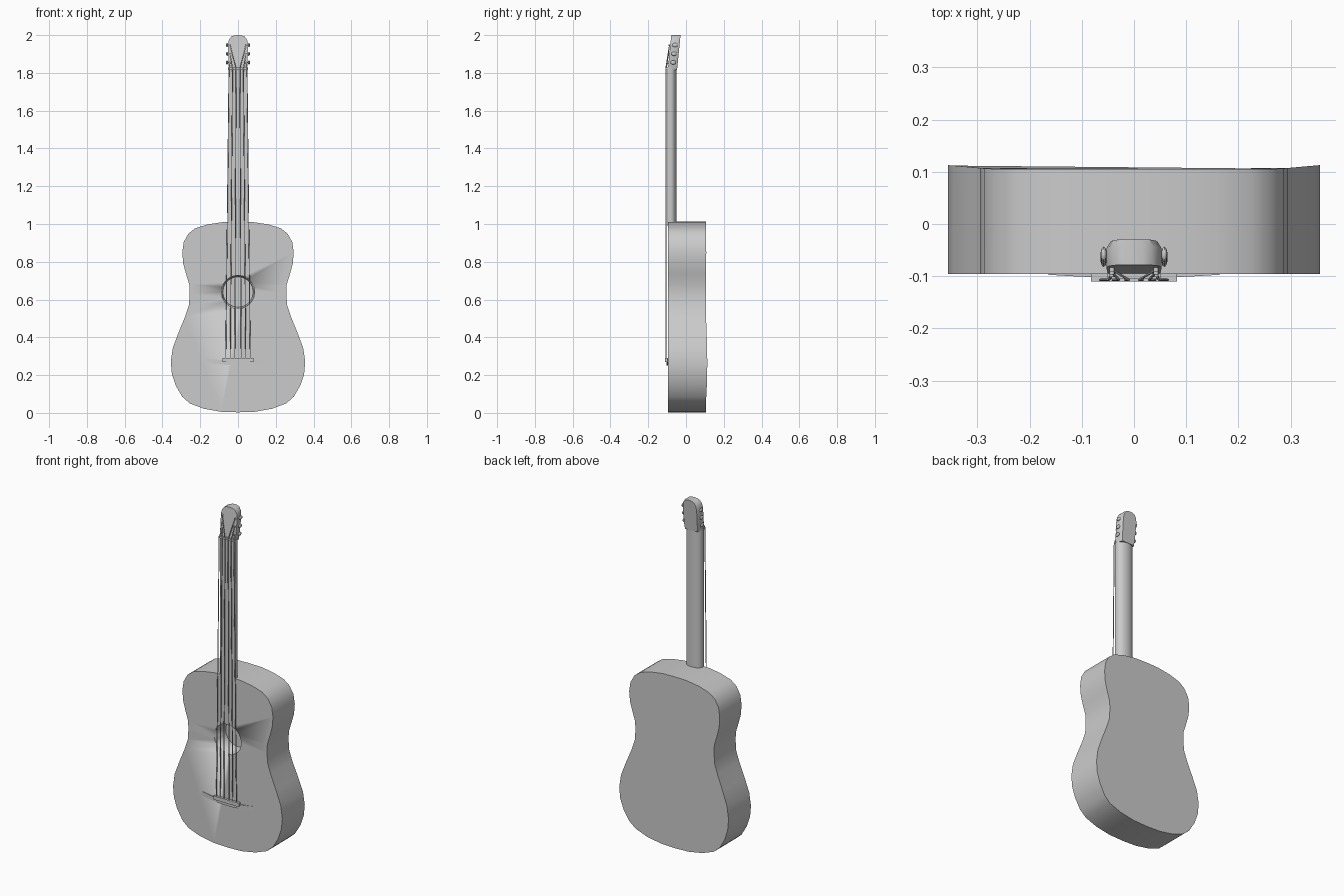
import bpy, bmesh, math
from mathutils import Vector

if "Cube" in bpy.data.objects:
    bpy.data.objects.remove(bpy.data.objects["Cube"])


def finish(name, bm, smooth=True):
    bmesh.ops.remove_doubles(bm, verts=bm.verts, dist=1e-5)
    bmesh.ops.recalc_face_normals(bm, faces=bm.faces)
    me = bpy.data.meshes.new(name)
    bm.to_mesh(me)
    bm.free()
    ob = bpy.data.objects.new(name, me)
    bpy.context.collection.objects.link(ob)
    if smooth:
        bpy.ops.object.select_all(action='DESELECT')
        ob.select_set(True)
        bpy.context.view_layer.objects.active = ob
        bpy.ops.object.shade_smooth_by_angle(angle=math.radians(35))
    return ob


def loft(name, rings, smooth=True):
    """Closed solid through equal-length rings of points."""
    bm = bmesh.new()
    vs = [[bm.verts.new(p) for p in r] for r in rings]
    n = len(rings[0])
    for a, b in zip(vs, vs[1:]):
        for i in range(n):
            j = (i + 1) % n
            bm.faces.new((a[i], a[j], b[j], b[i]))
    bm.faces.new(vs[0])
    bm.faces.new(vs[-1])
    return finish(name, bm, smooth)


def mirrored(half):
    """Half outline on +x, from bottom to top, completed on -x."""
    return half + [(-x, z) for x, z in reversed(half) if x > 0]


def rod(name, points, radius):
    cu = bpy.data.curves.new(name, 'CURVE')
    cu.dimensions = '3D'
    cu.bevel_depth = radius
    cu.bevel_resolution = 1
    cu.use_fill_caps = True
    sp = cu.splines.new('POLY')
    sp.points.add(len(points) - 1)
    for p, co in zip(sp.points, points):
        p.co = (*co, 1)
    ob = bpy.data.objects.new(name, cu)
    bpy.context.collection.objects.link(ob)
    return ob


# body, the back flaring slightly at the lower bout
half = [(0, .003), (.09, .006), (.18, .022), (.255, .05), (.295, .085), (.33, .145),
        (.35, .205), (.356, .27), (.345, .345), (.315, .425), (.28, .51), (.26, .57),
        (.256, .63), (.258, .68), (.275, .735), (.29, .79), (.295, .85), (.287, .905),
        (.262, .95), (.225, .978), (.16, .998), (.08, 1.01), (0, 1.012)]
outline = mirrored(half)
body = loft("body", [[(x, -.096, z) for x, z in outline],
                     [(x, .105 + .09 * max(0, abs(x) - .27), z) for x, z in outline]])

# sound hole recess
bm = bmesh.new()
bmesh.ops.create_cone(bm, cap_ends=True, segments=20, radius1=.097, radius2=.08, depth=.2)
for v in bm.verts:
    x, y, z = v.co
    v.co = (x, z - .1, y + .64)
cutter = finish("sound_hole_cutter", bm)
cutter.hide_render = True
cutter.hide_set(True)
mod = body.modifiers.new("sound_hole", 'BOOLEAN')
mod.operation = 'DIFFERENCE'
mod.object = cutter

# neck with a flat front and round back
section = [(-.05, -.097), (.05, -.097)] + [
    (.05 * math.cos(a), -.08 + .03 * math.sin(a))
    for a in [math.pi * i / 12 for i in range(13)]]
loft("neck", [[(x, y, z) for x, y in section] for z in (.99, 1.83)])

# headstock, leaning back
head = mirrored([(0, 1.815), (.046, 1.815), (.05, 1.84), (.052, 1.9), (.053, 1.95),
                 (.048, 1.975), (.035, 1.993), (.018, 1.999), (0, 2.0)])


def lean(z):
    return (z - 1.82) * .1


loft("headstock", [[(x, -.096 + lean(z), z) for x, z in head],
                   [(x, -.06 + lean(z), z) for x, z in head],
                   [(x * .85, -.047 + lean(z), z) for x, z in head]])

# nut
bpy.ops.mesh.primitive_cube_add(size=1, location=(0, -.098, 1.822))
nut = bpy.context.object
nut.name = "nut"
nut.scale = (.104, .014, .012)

# curved bridge and straight saddle
rings = []
for i in range(13):
    t = i / 6 - 1
    x, z = .165 * t, .264 + .014 * t * t
    y = -.097 - .006 * (1 - t * t)
    rings.append([(x, -.09, z - .012), (x, y, z - .012), (x, y, z + .012), (x, -.09, z + .012)])
loft("bridge", rings)
bpy.ops.mesh.primitive_cube_add(size=1, location=(0, -.101, .28))
saddle = bpy.context.object
saddle.name = "saddle"
saddle.scale = (.164, .018, .022)

# strings, posts and tuning pegs on both sides
for side, label in ((-1, "left"), (1, "right")):
    for i in range(3):
        z = 1.855 + .046 * (2 - i)
        fy = -.096 + lean(z)
        low, top = .017 + .024 * i, .010 + .019 * i
        rod(f"string_{label}_{i + 1}",
            [(side * low, -.107, .28), (side * top, -.107, 1.822),
             (side * .042, fy - .004, z)], .0025)
        rod(f"post_{label}_{i + 1}",
            [(side * .042, fy + .01, z), (side * .042, fy - .009, z)], .005)
        py = fy + .025
        rod(f"peg_shaft_{label}_{i + 1}",
            [(side * .045, py, z), (side * .058, py, z)], .004)
        bm = bmesh.new()
        bmesh.ops.create_uvsphere(bm, u_segments=10, v_segments=6, radius=1)
        for v in bm.verts:
            v.co = Vector((side * .058 + v.co.x * .006, py + v.co.y * .015, z + v.co.z * .011))
        finish(f"peg_{label}_{i + 1}", bm)
